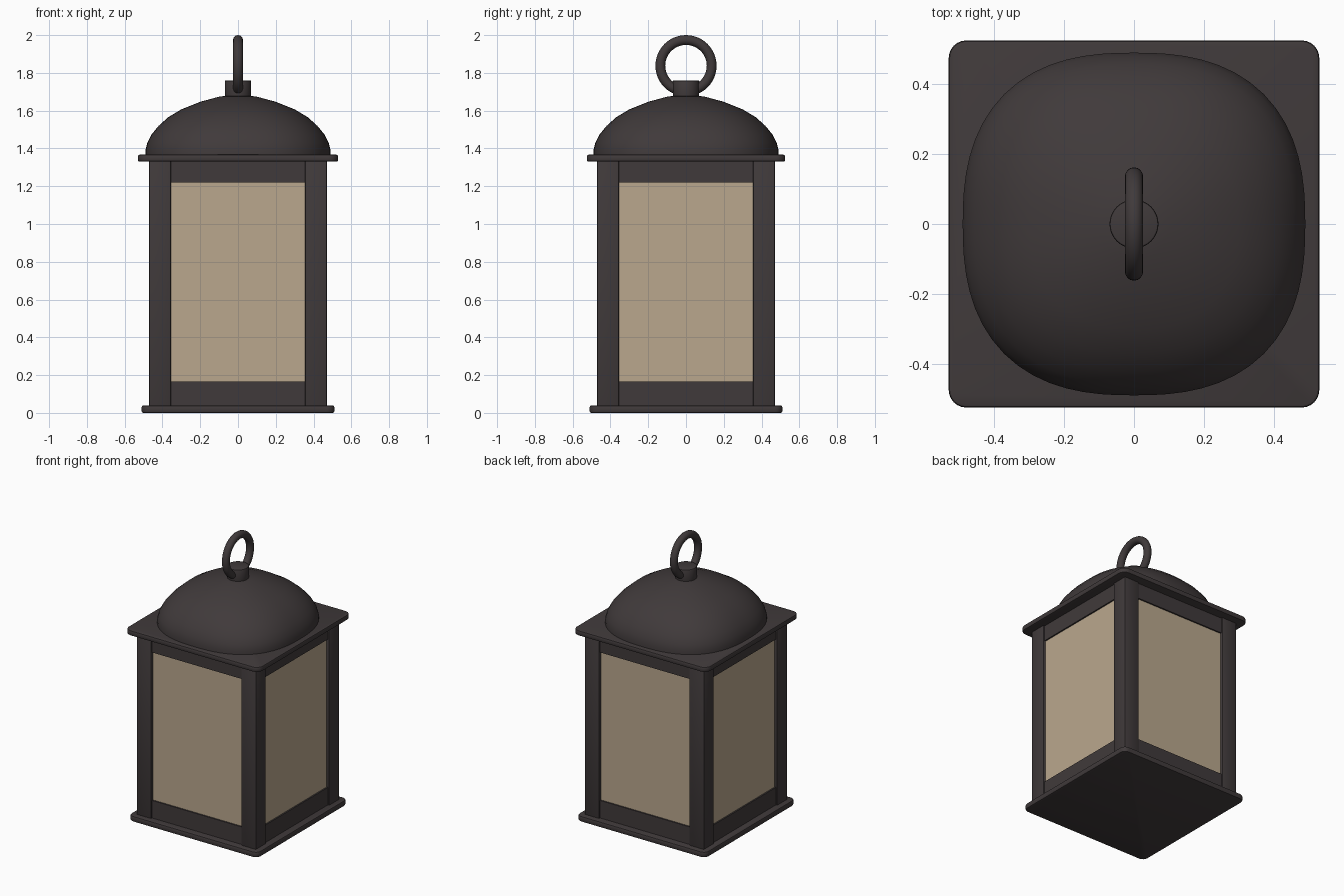
import bpy, bmesh, math
from mathutils import Matrix

if "Cube" in bpy.data.objects:
    bpy.data.objects.remove(bpy.data.objects["Cube"])


def material(name, rgb):
    m = bpy.data.materials.new(name)
    m.diffuse_color = (*rgb, 1.0)
    m.use_nodes = True
    m.node_tree.nodes["Principled BSDF"].inputs["Base Color"].default_value = m.diffuse_color
    return m


METAL = material("dark metal", (0.051, 0.042, 0.043))
GLASS = material("tan glass", (0.49, 0.39, 0.27))


def finish(name, bm, mat, smooth=True):
    bmesh.ops.recalc_face_normals(bm, faces=bm.faces)
    me = bpy.data.meshes.new(name)
    bm.to_mesh(me)
    bm.free()
    ob = bpy.data.objects.new(name, me)
    bpy.context.collection.objects.link(ob)
    me.materials.append(mat)
    if smooth:
        bpy.ops.object.select_all(action='DESELECT')
        ob.select_set(True)
        bpy.context.view_layer.objects.active = ob
        bpy.ops.object.shade_smooth_by_angle(angle=math.radians(35))
    return ob


def box(name, lo, hi, mat, turn=0.0, bevel=0.0, corner=0.0):
    bm = bmesh.new()
    bmesh.ops.create_cube(bm, size=1)
    for v in bm.verts:
        v.co = [(a + b) / 2 + c * (b - a) for a, b, c in zip(lo, hi, v.co)]
    # round the vertical corners, then soften the rims
    if corner:
        up = [e for e in bm.edges if abs(e.verts[0].co.z - e.verts[1].co.z) > 1e-4]
        bmesh.ops.bevel(bm, geom=up, offset=corner, segments=6, profile=0.5, affect='EDGES')
    if bevel:
        sharp = [e for e in bm.edges if e.calc_face_angle(0) > 0.6]
        bmesh.ops.bevel(bm, geom=sharp, offset=bevel, segments=2, profile=0.5, affect='EDGES')
    bmesh.ops.transform(bm, matrix=Matrix.Rotation(turn, 4, 'Z'), verts=bm.verts)
    return finish(name, bm, mat)


# Base and roof plates
box("base_plate", (-0.51, -0.51, 0), (0.51, 0.51, 0.04), METAL, bevel=0.009, corner=0.04)
box("roof_plate", (-0.53, -0.525, 1.33), (0.53, 0.525, 1.367), METAL, bevel=0.009, corner=0.05)

# Four sides: corner post, two rails and a recessed glass pane each
for i, side in enumerate(("front", "right", "back", "left")):
    t = i * math.pi / 2
    box(side + "_post", (-0.47, -0.47, 0.03), (-0.355, -0.355, 1.34), METAL, t, bevel=0.006)
    box(side + "_lower_rail", (-0.36, -0.46, 0.03), (0.36, -0.40, 0.165), METAL, t)
    box(side + "_upper_rail", (-0.36, -0.46, 1.22), (0.36, -0.40, 1.34), METAL, t)
    box(side + "_glass", (-0.36, -0.45, 0.16), (0.36, -0.42, 1.225), GLASS, t)

# Dome: rounded-square rings following a profile
profile = [(0.49, 1.355), (0.49, 1.39), (0.48, 1.43), (0.457, 1.475), (0.42, 1.52),
           (0.37, 1.565), (0.30, 1.607), (0.20, 1.647), (0.10, 1.674), (0.04, 1.682)]
N = 64
bm = bmesh.new()
rings = []
for r, z in profile:
    n = 2.0 + 0.5 * r / 0.49
    ring = []
    for k in range(N):
        a = 2 * math.pi * k / N
        c, s = math.cos(a), math.sin(a)
        d = r / (abs(c) ** n + abs(s) ** n) ** (1 / n)
        ring.append(bm.verts.new((d * c, d * s, z)))
    rings.append(ring)
for a, b in zip(rings, rings[1:]):
    for k in range(N):
        j = (k + 1) % N
        bm.faces.new((a[k], a[j], b[j], b[k]))
bm.faces.new(rings[0])
bm.faces.new(rings[-1])
finish("dome", bm, METAL)

# Knob on top of the dome
bm = bmesh.new()
bmesh.ops.create_cone(bm, cap_ends=True, segments=32, radius1=0.07, radius2=0.07, depth=0.11,
                      matrix=Matrix.Translation((0, 0, 1.705)))
rim = [e for e in bm.edges if e.calc_face_angle(0) > 0.6]
bmesh.ops.bevel(bm, geom=rim, offset=0.006, segments=2, profile=0.5, affect='EDGES')
finish("knob", bm, METAL)

# Hanging ring, standing in the y-z plane
bpy.ops.mesh.primitive_torus_add(major_segments=48, minor_segments=16, major_radius=0.136,
                                 minor_radius=0.026, location=(0, 0, 1.838),
                                 rotation=(0, math.pi / 2, 0))
ring = bpy.context.object
ring.name = "hanging_ring"
ring.data.materials.append(METAL)
bpy.ops.object.shade_smooth_by_angle(angle=math.radians(60))
